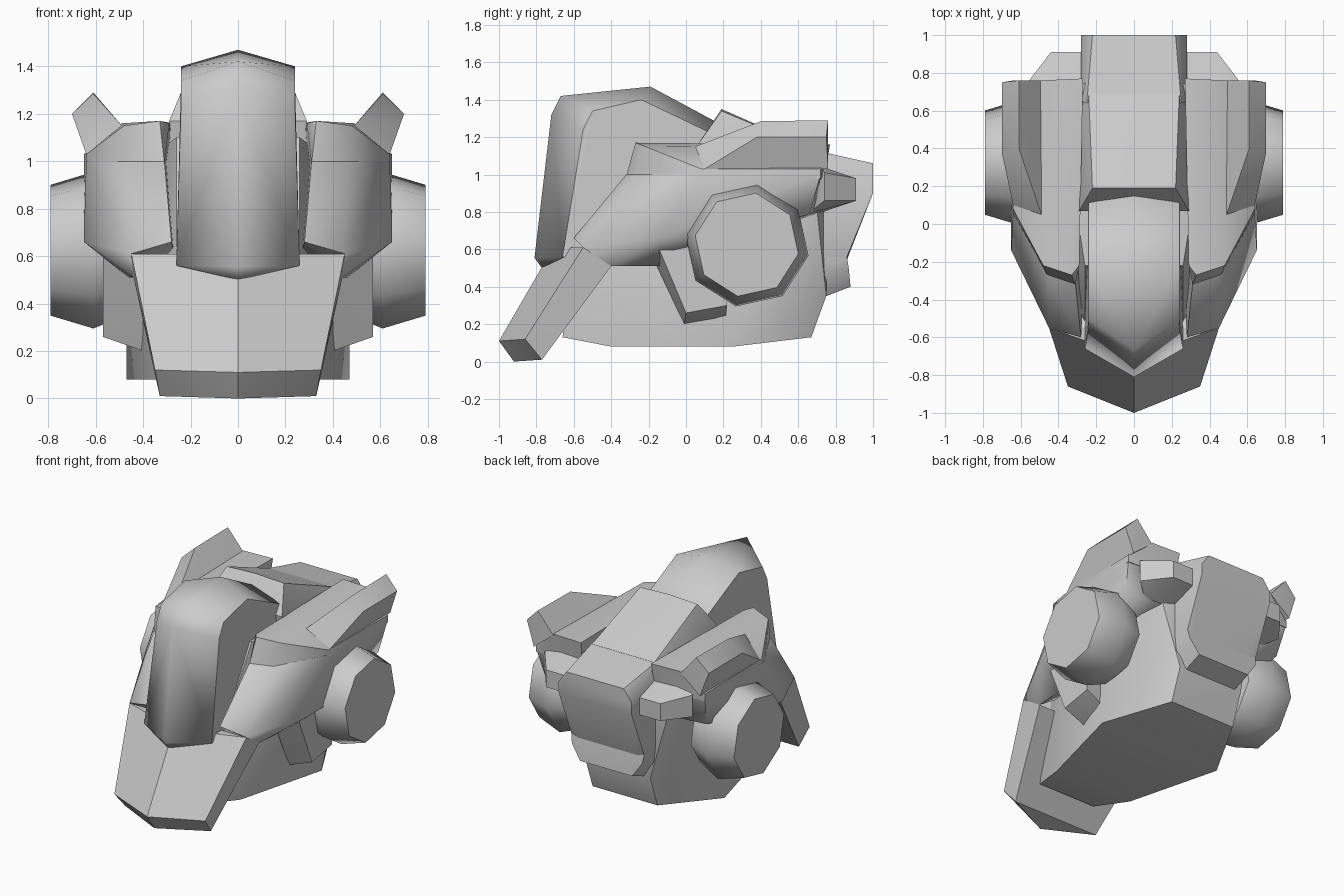
import bpy, bmesh
from math import radians, sin, cos


def hull(name, pts, centre=False, smooth=30, flat_sides=False):
    """Faceted solid around the points. centre: one body symmetric in x; else a mirrored pair."""
    bm = bmesh.new()
    pts = set(pts)
    if centre:
        pts |= {(-x, y, z) for x, y, z in pts if x}
    for p in sorted(pts):
        bm.verts.new(p)
    res = bmesh.ops.convex_hull(bm, input=bm.verts[:])
    dead = {g for g in res["geom_interior"] + res["geom_unused"]
            if isinstance(g, bmesh.types.BMVert)}
    bmesh.ops.delete(bm, geom=list(dead), context='VERTS')
    bmesh.ops.dissolve_limit(bm, angle_limit=radians(2), verts=bm.verts[:], edges=bm.edges[:])
    bmesh.ops.recalc_face_normals(bm, faces=bm.faces[:])
    for f in bm.faces:
        f.smooth = True
    for e in bm.edges:
        side = flat_sides and any(abs(f.normal.x) > 0.9 for f in e.link_faces)
        e.smooth = e.calc_face_angle(0) < radians(smooth) and not side
    me = bpy.data.meshes.new(name)
    bm.to_mesh(me)
    bm.free()
    ob = bpy.data.objects.new(name, me)
    bpy.context.collection.objects.link(ob)
    if not centre:
        ob.modifiers.new("mirror", 'MIRROR')
    return ob


# skull and jaw block, narrowing to the front
hull("skull", [
    (.22, -.66, .13), (.30, -.40, .08), (.47, .25, .08), (.25, .67, .13),
    (.22, -.62, .45), (.32, -.40, .58), (.47, .30, .60), (.25, .75, .35),
    (.40, .68, 1.0), (.25, .75, 1.1), (.26, -.22, 1.1), (.26, -.50, .65)],
    centre=True, smooth=35)

# slanted face guard with centre ridge
hull("face_guard", [
    (0, -1, .11), (.35, -.86, .12), (.45, -.55, .61), (0, -.71, .61),
    (0, -.92, 0), (.33, -.77, .01), (.44, -.40, .51), (0, -.5, .51)], centre=True, smooth=20)

# tall central crest, ridged along x = 0
hull("crest", [
    (0, -.81, .555), (0, -.77, .50), (0, -.72, 1.32), (0, -.67, 1.42), (0, -.19, 1.47),
    (0, .22, 1.25), (.26, -.66, .56), (.24, -.55, 1.24), (.24, -.50, 1.34),
    (.24, -.24, 1.40), (.24, .20, 1.19), (.26, -.35, .56), (.25, .20, .80)],
    centre=True, smooth=65, flat_sides=True)

# top plate behind the crest
hull("top_plate", [
    (.22, .19, 1.34), (0, .19, 1.35), (.29, .07, 1.17), (.23, .11, 1.19), (0, .15, 1.22),
    (.24, .69, 1.13), (.28, .69, 1.05), (.29, .10, 1.0)], centre=True)

# helmet side shells: sloping lower part and steeper upper part
hull("helmet_side", [
    (.28, -.60, .66), (.45, -.55, .61), (.65, -.14, .66), (.65, .0, .66),
    (.31, -.32, 1.0), (.46, -.27, 1.0), (.64, .06, 1.0),
    (.65, .72, 1.0), (.28, .74, 1.0), (.62, .66, .79),
    (.28, .70, .79), (.27, -.40, .62), (.44, -.40, .51), (.46, -.15, .51)], smooth=55)
hull("helmet_top", [
    (.31, -.32, .99), (.46, -.27, .99), (.64, .06, .98), (.65, .72, .98), (.28, .74, .98),
    (.33, -.27, 1.17), (.29, -.22, 1.16), (.48, -.22, 1.15), (.64, .08, 1.03),
    (.65, .72, 1.03), (.49, .76, 1.16), (.27, .77, 1.16)], smooth=45)

# raised fins along the helmet edge
hull("helmet_fin", [
    (.61, .76, 1.29), (.70, .75, 1.20), (.64, .76, 1.03), (.49, .76, 1.15),
    (.61, .40, 1.285), (.70, .38, 1.20), (.64, .10, 1.03), (.49, .05, 1.15)], smooth=35)

# cheek brackets
hull("cheek_bracket", [
    (.57, -.16, .64), (.57, .0, .26), (.57, .22, .30), (.57, .22, .64),
    (.40, -.16, .63), (.40, -.16, .52), (.40, -.01, .20), (.40, .21, .22), (.40, .22, .60)],
    smooth=20)

# eight-sided ear discs
rings = [(.45, .27), (.57, .31), (.61, .335), (.79, .28)]
hull("ear_disc", [(x, .325 + r * cos(radians(35 + 45 * k)), .625 + r * sin(radians(35 + 45 * k)))
                  for x, r in rings for k in range(8)], smooth=50, flat_sides=True)

# rear pods beside the back block
hull("rear_pod", [
    (.24, .70, 1.05), (.45, .70, 1.05), (.24, .91, .98), (.44, .91, .98), (.44, .91, .86),
    (.24, .91, .86), (.57, .74, 1.01), (.57, .74, .86), (.45, .65, .79), (.24, .70, .79)],
    smooth=45)

# back block, overhanging, with chamfered corners
hull("back_block", [
    (.25, .64, 1.14), (.22, 1.0, 1.06), (.28, 1.0, .98), (.28, 1.0, .90), (.28, .65, 1.08),
    (.28, .86, .56), (.21, .82, .44), (.28, .65, .56), (.21, .65, .40)], centre=True)

# lower rim under the back block
hull("back_rim", [
    (.28, .86, .56), (.20, .88, .40), (.27, .87, .50), (.20, .75, .35),
    (.27, .70, .45), (.28, .65, .58)], centre=True)
